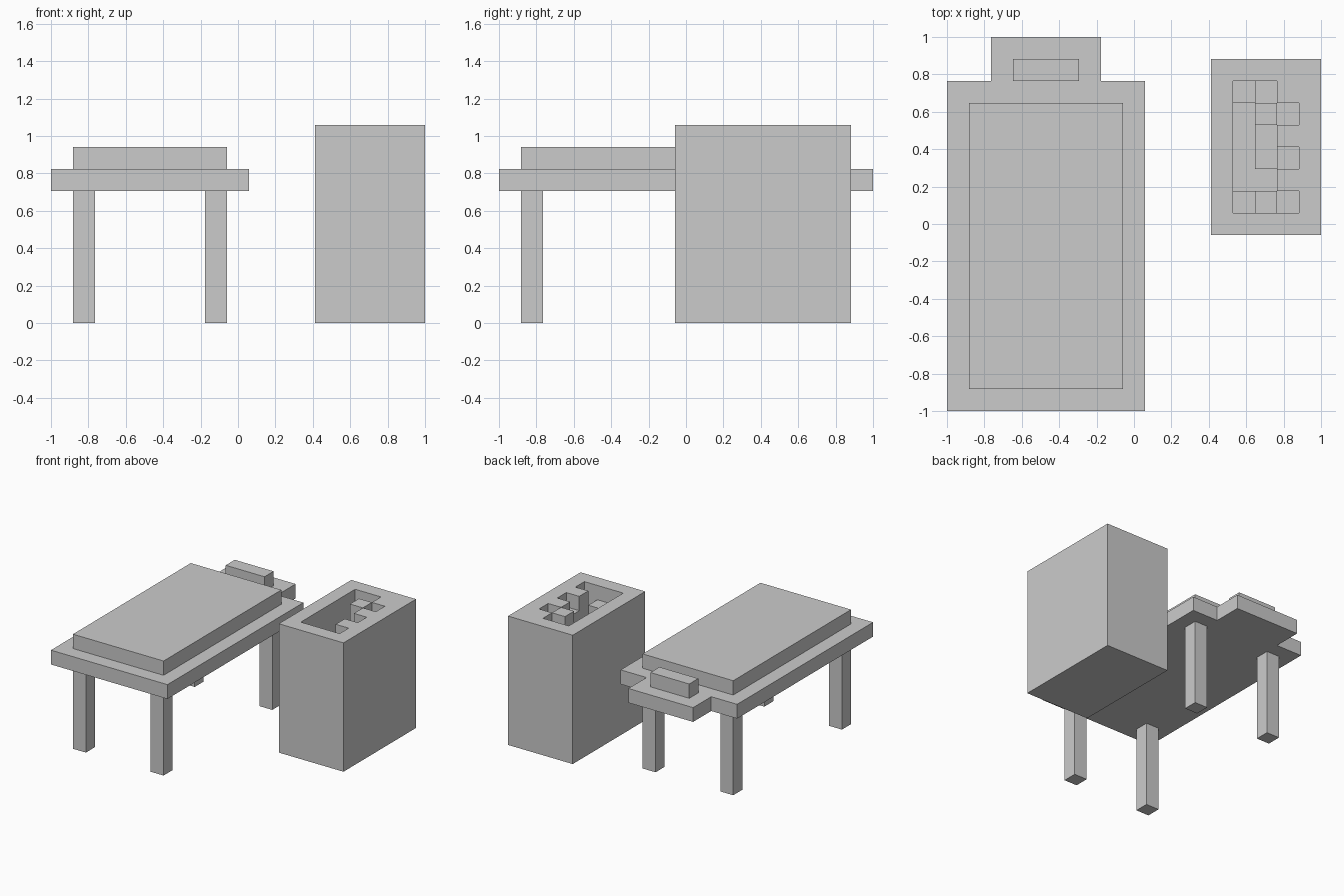
import bpy, bmesh

if "Cube" in bpy.data.objects:
    bpy.data.objects.remove(bpy.data.objects["Cube"])

U = 2 / 17  # the whole model sits on a 17-unit grid


def pos(x, y, z):
    return (x * U - 1, y * U - 1, z * U)


def finish(name, bm):
    bmesh.ops.remove_doubles(bm, verts=bm.verts, dist=1e-5)
    bmesh.ops.recalc_face_normals(bm, faces=bm.faces)
    mesh = bpy.data.meshes.new(name)
    bm.to_mesh(mesh)
    bm.free()
    obj = bpy.data.objects.new(name, mesh)
    bpy.context.collection.objects.link(obj)
    return obj


def prism(name, outline, z0, z1):
    """Extrude a flat outline, in grid units, from z0 to z1."""
    bm = bmesh.new()
    face = bm.faces.new([bm.verts.new(pos(x, y, z0)) for x, y in outline])
    ext = bmesh.ops.extrude_face_region(bm, geom=[face], use_keep_orig=True)
    top = [v for v in ext["geom"] if isinstance(v, bmesh.types.BMVert)]
    bmesh.ops.translate(bm, verts=top, vec=(0, 0, (z1 - z0) * U))
    return finish(name, bm)


def block(name, x0, x1, y0, y1, z0, z1):
    return prism(name, [(x0, y0), (x1, y0), (x1, y1), (x0, y1)], z0, z1)


# Treatment table: frame with head extension, mattress, pillow
prism("table_frame", [(0, 0), (9, 0), (9, 15), (7, 15), (7, 17),
                      (2, 17), (2, 15), (0, 15)], 6, 7)
block("mattress", 1, 8, 1, 14, 7, 8)
block("head_pillow", 3, 6, 15, 16, 7, 8)

# Four legs
for side, x in (("left", 1), ("right", 7)):
    for end, y in (("front", 1), ("back", 13)):
        block(f"{end}_{side}_leg", x, x + 1, y, y + 1, 0, 6)

# Bin with stepped contents: depth below the rim, back row first
DEPTHS = ["00000",
          "03200",
          "04010",
          "04200",
          "04210",
          "04400",
          "03120",
          "00000"]
H = 9
rows = DEPTHS[::-1]


def height(i, j):
    inside = 0 <= i < 5 and 0 <= j < 8
    return H - int(rows[j][i]) if inside else 0


bm = bmesh.new()


def quad(*pts):
    bm.faces.new([bm.verts.new(pos(x + 12, y + 8, z)) for x, y, z in pts])


def wall(a, b, h0, h1):
    for z in range(min(h0, h1), max(h0, h1)):
        quad((*a, z), (*b, z), (*b, z + 1), (*a, z + 1))


for i in range(6):
    for j in range(9):
        h = height(i, j)
        if i < 5 and j < 8:
            for z in (0, h):
                quad((i, j, z), (i + 1, j, z), (i + 1, j + 1, z), (i, j + 1, z))
        if j < 8:
            wall((i, j), (i, j + 1), height(i - 1, j), h)
        if i < 5:
            wall((i, j), (i + 1, j), height(i, j - 1), h)
bmesh.ops.remove_doubles(bm, verts=bm.verts, dist=1e-5)
bmesh.ops.recalc_face_normals(bm, faces=bm.faces)
bmesh.ops.dissolve_limit(bm, angle_limit=0.01, verts=bm.verts, edges=bm.edges)
finish("storage_bin", bm)
